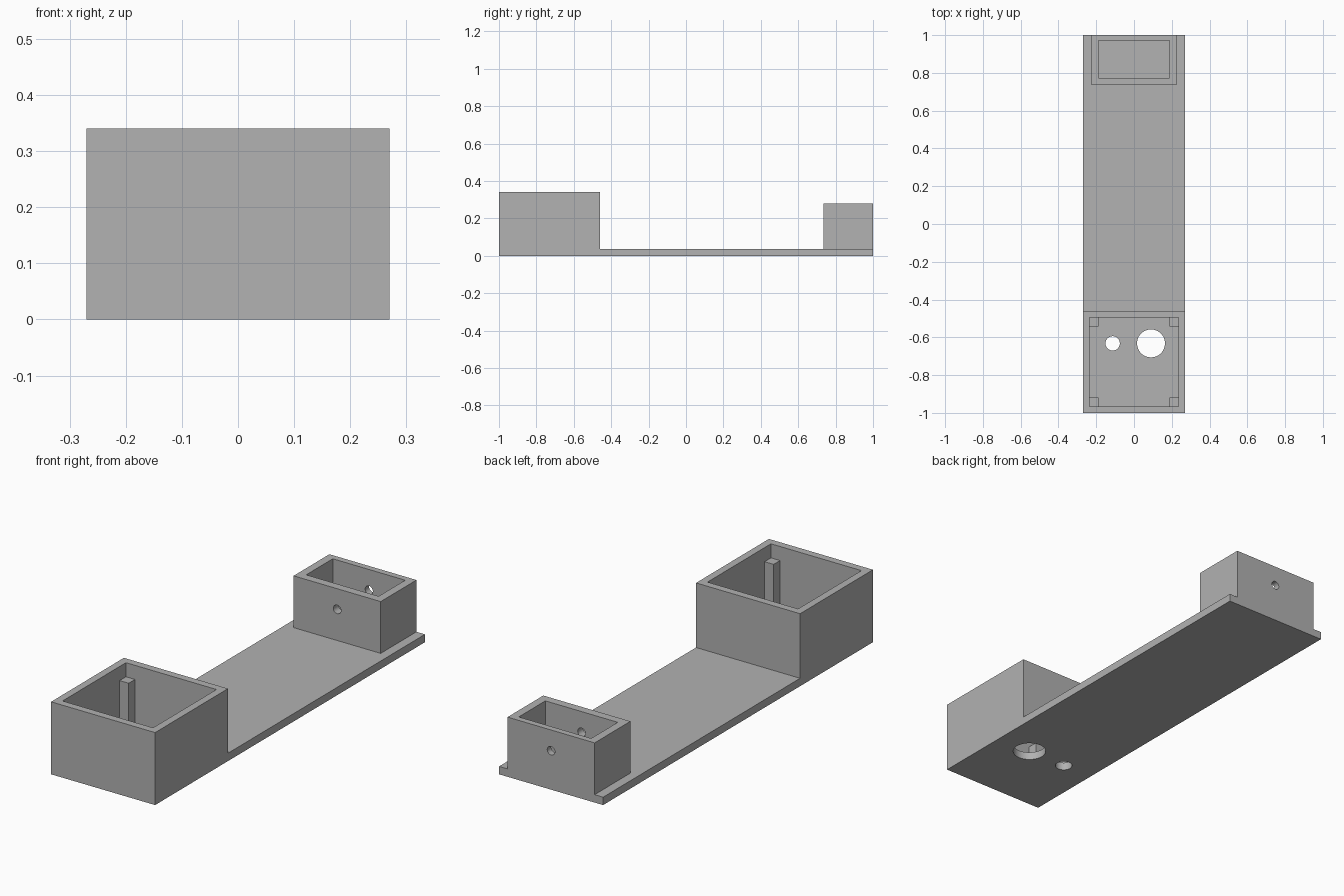
import bpy
import bmesh
from math import radians
from mathutils import Matrix, Vector

if "Cube" in bpy.data.objects:
    bpy.data.objects.remove(bpy.data.objects["Cube"], do_unlink=True)

# Overall sizes
HALF_W, FLOOR = 0.27, 0.037
FRONT_TOP, FRONT_BACK = 0.34, -0.46
REAR_TOP, REAR_FRONT = 0.28, 0.735

grey = bpy.data.materials.new("plain_grey")
grey.use_nodes = True
colour = (0.445, 0.445, 0.445, 1)
grey.diffuse_color = colour
grey.node_tree.nodes["Principled BSDF"].inputs["Base Color"].default_value = colour


def finish(name, bm):
    bmesh.ops.recalc_face_normals(bm, faces=bm.faces)
    mesh = bpy.data.meshes.new(name)
    bm.to_mesh(mesh)
    bm.free()
    mesh.materials.append(grey)
    obj = bpy.data.objects.new(name, mesh)
    bpy.context.collection.objects.link(obj)
    return obj


def box(name, low, high):
    low, high = Vector(low), Vector(high)
    bm = bmesh.new()
    place = Matrix.Translation((low + high) / 2) @ Matrix.Diagonal((*(high - low), 1))
    bmesh.ops.create_cube(bm, size=1, matrix=place)
    return finish(name, bm)


def cylinder(name, centre, radius, depth, tilt=0):
    bm = bmesh.new()
    place = Matrix.Translation(centre) @ Matrix.Rotation(radians(tilt), 4, "X")
    bmesh.ops.create_cone(bm, cap_ends=True, segments=48, radius1=radius,
                          radius2=radius, depth=depth, matrix=place)
    return finish(name, bm)


def combine(target, tool, operation):
    mod = target.modifiers.new(operation.lower(), "BOOLEAN")
    mod.operation, mod.object, mod.solver = operation, tool, "EXACT"
    bpy.context.view_layer.objects.active = target
    bpy.ops.object.modifier_apply(modifier=mod.name)
    bpy.data.objects.remove(tool, do_unlink=True)


# Base plate and front box block: one stepped side profile extruded across x
bm = bmesh.new()
profile = [(-1, 0), (1, 0), (1, FLOOR), (FRONT_BACK, FLOOR),
           (FRONT_BACK, FRONT_TOP), (-1, FRONT_TOP)]
side = bm.faces.new([bm.verts.new((-HALF_W, y, z)) for y, z in profile])
swept = bmesh.ops.extrude_face_region(bm, geom=[side])["geom"]
bmesh.ops.translate(bm, vec=(2 * HALF_W, 0, 0),
                    verts=[v for v in swept if isinstance(v, bmesh.types.BMVert)])
body = finish("base_with_boxes", bm)

# Rear box block, flush with the back edge
combine(body, box("rear_block", (-0.226, REAR_FRONT, FLOOR - 0.01),
                  (0.226, 1, REAR_TOP)), "UNION")

# Pockets that leave the box walls
combine(body, box("front_pocket", (-0.235, -0.965, FLOOR), (0.235, -0.495, 0.5)), "DIFFERENCE")
combine(body, box("rear_pocket", (-0.188, 0.774, FLOOR), (0.188, 0.971, 0.5)), "DIFFERENCE")

# Two round holes in the front floor, one hole through both rear walls
combine(body, cylinder("large_hole", (0.09, -0.632, 0), 0.074, 0.2), "DIFFERENCE")
combine(body, cylinder("small_hole", (-0.113, -0.632, 0), 0.038, 0.2), "DIFFERENCE")
combine(body, cylinder("wall_hole", (0, 0.87, 0.183), 0.02, 0.6, 90), "DIFFERENCE")

bpy.ops.object.select_all(action="DESELECT")
body.select_set(True)
bpy.context.view_layer.objects.active = body
bpy.ops.object.shade_smooth_by_angle(angle=radians(30))

# Square support posts in the corners of the front box, sunk slightly into the walls
for x_name, x in (("right", -0.217), ("left", 0.217)):
    for y_name, y in (("front", -0.947), ("back", -0.513)):
        box(f"{y_name}_{x_name}_post", (x - 0.029, y - 0.029, FLOOR - 0.005),
            (x + 0.029, y + 0.029, 0.274))
